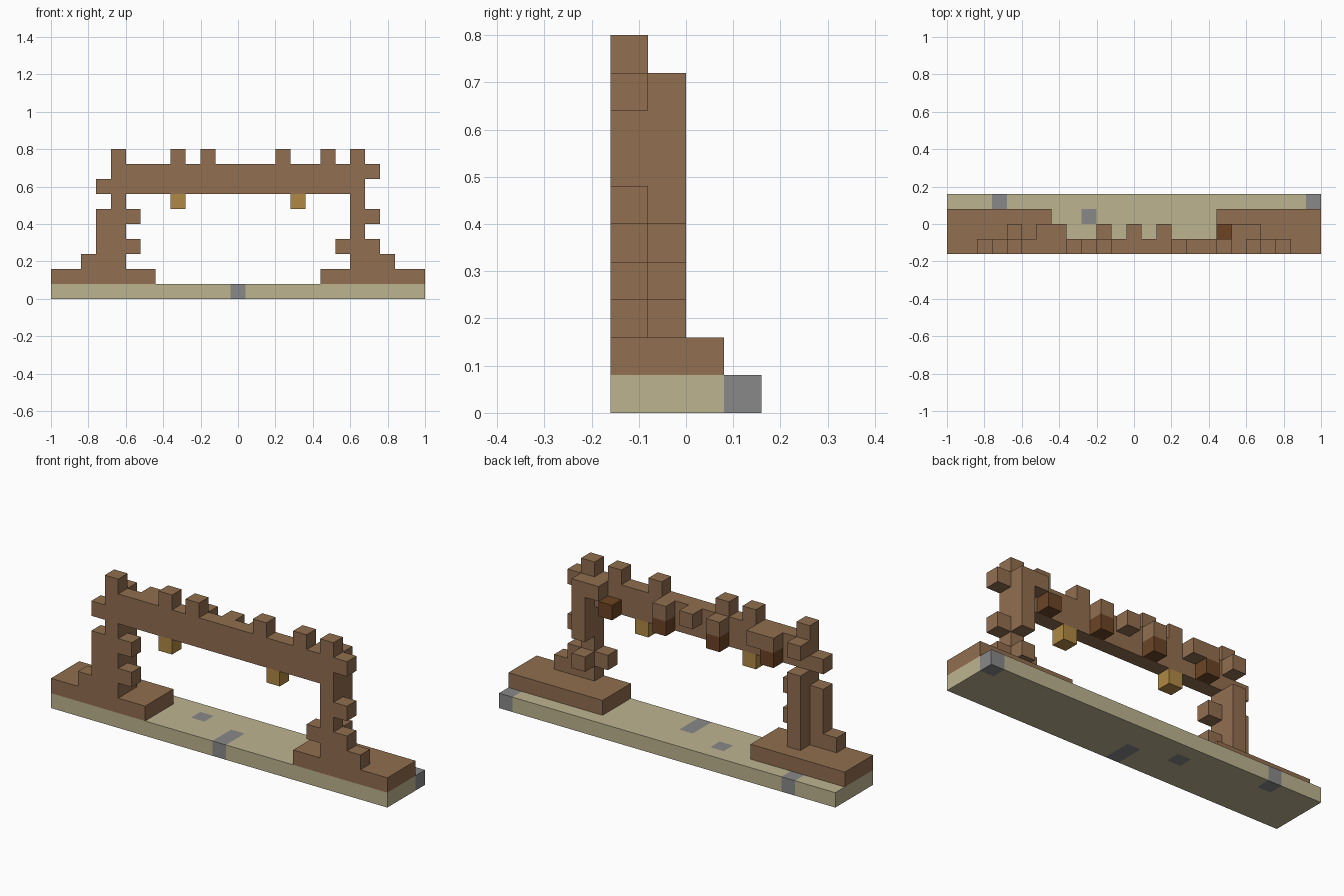
import bpy
import bmesh
from mathutils import Vector

cube = bpy.data.objects.get("Cube")
if cube:
    bpy.data.objects.remove(cube, do_unlink=True)

S = 0.08                          # block size
ORIGIN = Vector((-1.0, -0.16, 0.0))


def material(name, rgb):
    col = [(c / 255 / 12.92 if c < 11 else ((c / 255 + 0.055) / 1.055) ** 2.4) for c in rgb] + [1.0]
    m = bpy.data.materials.new(name)
    m.use_nodes = True
    m.diffuse_color = col
    m.node_tree.nodes["Principled BSDF"].inputs["Base Color"].default_value = col
    return m


brown = material("brown_wood", (145, 110, 80))
dark = material("dark_wood", (108, 68, 36))
sand = material("sand", (190, 180, 144))
grey = material("grey_stone", (137, 137, 137))
gold = material("gold", (176, 137, 68))


def box(x, y, z):
    """Block cells in inclusive ranges; a single number is one cell."""
    def span(r):
        return range(r, r + 1) if isinstance(r, int) else range(r[0], r[1] + 1)
    return {(i, j, k) for i in span(x) for j in span(y) for k in span(z)}


def row(columns, y, z):
    return set().union(*(box(i, y, z) for i in columns))


# Parts: name -> (material, cells)
stones = box(12, (0, 1), 0) | box(9, 2, 0) | box(3, 3, 0) | box(24, 3, 0)
parts = {
    "ground": (sand, box((0, 24), (0, 3), 0) - stones),
    "ground_stones": (grey, stones),
    "right_footing": (brown, box((0, 6), (0, 2), 1)),
    "left_footing": (brown, box((18, 24), (0, 2), 1)),
    # Pillars with knobs on both sides
    "right_pillar": (brown, box(4, (0, 1), (2, 6)) | box(3, 0, (2, 5))
                     | box(2, 0, 2) | box(5, 0, 3) | box(5, 0, 5)),
    "left_pillar": (brown, box(20, 0, (2, 6)) | box(20, 1, (5, 7)) | box(20, 1, 3)
                    | box((21, 22), 0, 2) | box(19, 0, 3) | box(21, 0, 3) | box(21, 0, 5)),
    # Beam with battlements on top and brackets behind
    "beam": (brown, box((3, 20), 0, 7) | box((4, 21), 0, 8)),
    "battlements": (brown, row((4, 8, 10, 15, 18, 20), 0, 9)),
    "beam_brackets": (brown, row((4, 6, 7, 10, 12, 14, 19, 20), 1, 8)),
    "bracket_ends": (dark, row((6, 10, 14, 18), 1, 7)),
    "lanterns": (gold, row((8, 16), 0, 6)),
}
filled = set().union(*(cells for _, cells in parts.values()))


def build(name, mat, cells):
    """Mesh only the outer faces of the blocks."""
    bm = bmesh.new()
    for cell in sorted(cells):
        centre = ORIGIN + (Vector(cell) + Vector((0.5, 0.5, 0.5))) * S
        for axis in range(3):
            for sign in (-1, 1):
                near = list(cell)
                near[axis] += sign
                if tuple(near) in filled:
                    continue
                n, u = Vector(), Vector()
                n[axis] = sign
                u[(axis + 1) % 3] = 1
                v = n.cross(u)
                corners = [n + u + v, n - u + v, n - u - v, n + u - v]
                bm.faces.new([bm.verts.new(centre + c * S / 2) for c in corners])
    bmesh.ops.remove_doubles(bm, verts=bm.verts, dist=0.001)
    mesh = bpy.data.meshes.new(name)
    bm.to_mesh(mesh)
    bm.free()
    mesh.materials.append(mat)
    obj = bpy.data.objects.new(name, mesh)
    bpy.context.collection.objects.link(obj)


for part_name, (part_mat, part_cells) in parts.items():
    build(part_name, part_mat, part_cells)
